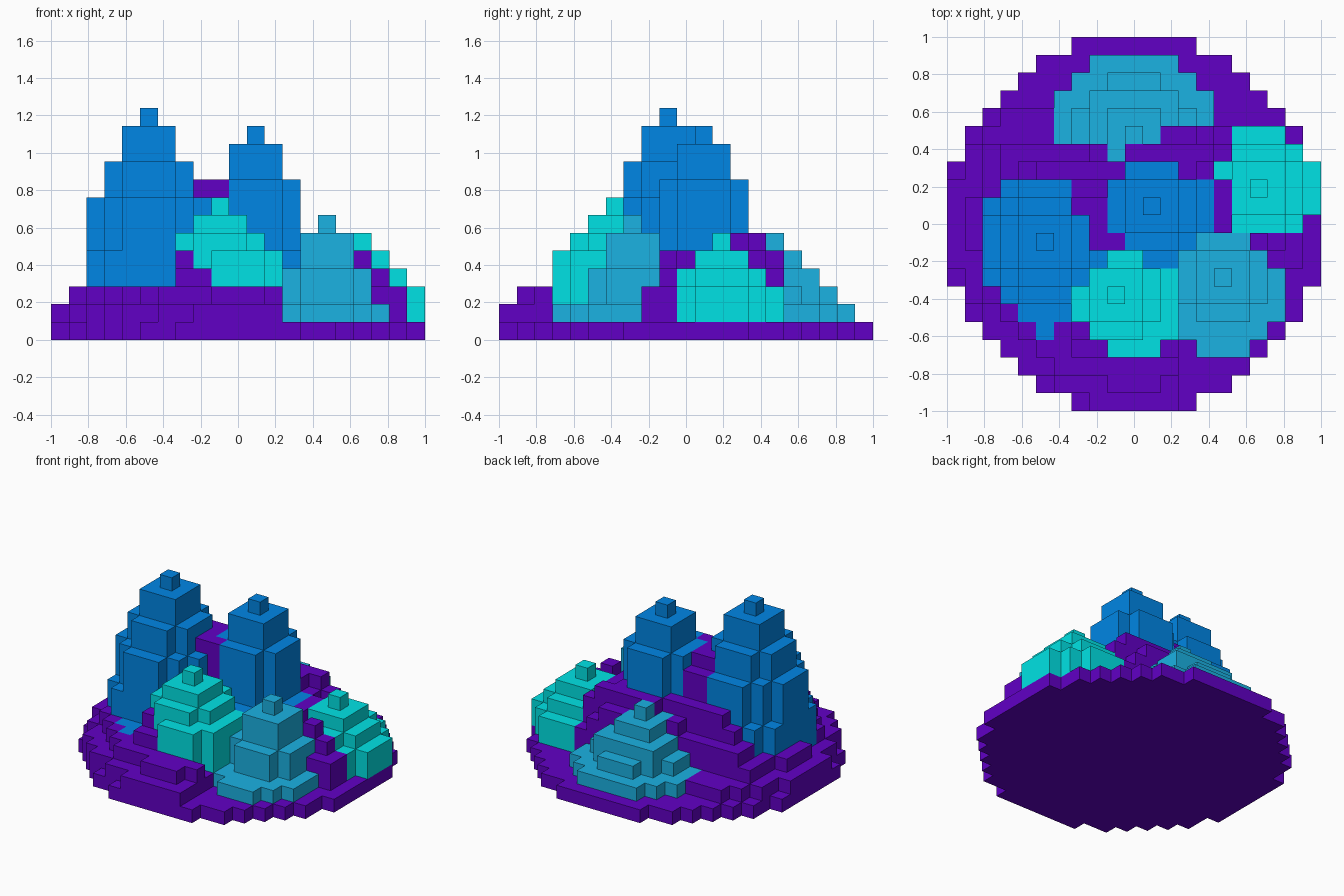
import bpy, bmesh, math

if "Cube" in bpy.data.objects:
    bpy.data.objects.remove(bpy.data.objects["Cube"])

S = 2 / 21          # voxel size: 21 cells across
R2 = 10.5 ** 2      # island radius squared, in cells


def material(name, rgb):
    m = bpy.data.materials.new(name)
    m.diffuse_color = (*rgb, 1)
    m.use_nodes = True
    m.node_tree.nodes["Principled BSDF"].inputs["Base Color"].default_value = m.diffuse_color
    return m


PURPLE = material("purple", (0.120, 0.0, 0.558))
BLUE = material("blue", (0.0, 0.238, 0.783))
CYAN = material("cyan", (0.0, 0.767, 0.783))
TEAL = material("teal", (0.011, 0.445, 0.767))

# Stepped peaks: colour, centre cell, rightmost column,
# and rings of (squared radius, top level, sideways shift)
PEAKS = {
    "tall_left_peak": (BLUE, -5, -1, 10, [(0, 13, 0), (2, 12, 0), (5, 10, 0), (10, 8, 0),
                                          (13, 5, 0)]),
    "left_peak_foot": (BLUE, -5, -5, -4, [(1, 3, 0)]),
    "tall_middle_peak": (BLUE, 1, 1, 10, [(0, 12, 0), (2, 11, 0), (5, 9, 0), (10, 5, 0)]),
    "front_small_peak": (CYAN, -1, -4, 2, [(0, 8, 0), (2, 7, 0), (5, 6, 0), (10, 5, 1)]),
    "front_right_peak": (TEAL, 5, -3, 8, [(0, 7, 0), (2, 6, 0), (5, 4, 0), (17, 2, 0)]),
    "right_small_peak": (CYAN, 7, 2, 10, [(0, 6, 0), (2, 5, 0), (5, 4, 0), (10, 3, 0)]),
    "back_small_peak": (TEAL, 0, 5, 10, [(0, 6, 0), (2, 5, 0), (8, 4, 0), (10, 3, 0),
                                         (20, 2, 0)]),
}


def ground_level(i, j):
    """Stepped purple hill, steeper at the back and the right."""
    rim = int(12.2 - math.hypot(i, j))
    dx = max(-5 - i, 0, (i - 1) * 1.35)
    if j < 0 and i > 0:                       # front right slope
        h = 10 + 0.8 * j - 1.3 * i
    elif j < 0:                               # front left slope
        h = 10.2 - math.hypot(dx, 0.85 * j)
    else:                                     # back slope
        h = 10 - math.hypot(dx, j * (1.35 if j > 5 else 1.1 if j == 4 else 1.2))
        if j in (4, 5):
            h += max(-1.5, min(1.5, i * 0.5))
    h = min(round(h), rim, 9)
    if j <= -2 and i >= -2:
        h = min(h, 5)
    if j <= -4 and i >= -3:
        h = min(h, 6)
    if j <= -5 and i <= -4:
        h = min(h, 3)
    if 0 <= j <= 2 and i in (4, 5):           # saddle beside the right peak
        h = 5
    if -2 <= j < 0 and 7 <= i <= 9 and (i, j) != (7, -2):   # right ridge
        h = 3 if i == 9 else min(5, rim)
    if j <= -8 and i < 3:                     # raised front shore
        h = max(h, min(3, rim))
    if j <= -6 and i >= 3 or j >= 8 or i == 10:
        h = 1
    return max(1, h)


# Column heights and which part owns each column
level, owner = {}, {}
for i in range(-10, 11):
    for j in range(-10, 11):
        if i * i + j * j > R2:
            continue
        best, part = ground_level(i, j), "ground"
        for name, (mat, ci, cj, right, rings) in PEAKS.items():
            tops = [t for q, t, s in rings if (i - ci - s) ** 2 + (j - cj) ** 2 <= q]
            top = max(tops, default=0) if i <= right else 0
            if top > best or (top == best and part == "ground"):
                best, part = top, name
        level[i, j], owner[i, j] = best, part


def build(part, mat):
    """Make the outer skin of all columns that belong to one part."""
    bm = bmesh.new()

    def quad(*pts):
        bm.faces.new([bm.verts.new([c * S for c in p]) for p in pts])

    for (i, j), h in level.items():
        x0, x1, y0, y1 = i - .5, i + .5, j - .5, j + .5
        sides = {(0, -1): ((x0, y0), (x1, y0)), (1, 0): ((x1, y0), (x1, y1)),
                 (0, 1): ((x1, y1), (x0, y1)), (-1, 0): ((x0, y1), (x0, y0))}
        mine = owner[i, j] == part
        if mine:
            quad((x0, y0, h), (x1, y0, h), (x1, y1, h), (x0, y1, h))
        if part == "ground":                  # underside of the whole island
            quad((x0, y1, 0), (x1, y1, 0), (x1, y0, 0), (x0, y0, 0))
        for (di, dj), (a, b) in sides.items():
            low = level.get((i + di, j + dj), 0)
            spans = [(max(low, 1), h)] if mine else []
            if part == "ground" and low == 0:  # rim slab
                spans.append((0, 1))
            for z0, z1 in spans:
                if z0 < z1:
                    quad((*a, z0), (*b, z0), (*b, z1), (*a, z1))
    bmesh.ops.remove_doubles(bm, verts=bm.verts, dist=1e-4)
    # merge coplanar cells into large flat faces
    bmesh.ops.dissolve_limit(bm, angle_limit=0.01, verts=bm.verts, edges=bm.edges)
    me = bpy.data.meshes.new(part)
    bm.to_mesh(me)
    bm.free()
    me.materials.append(mat)
    bpy.context.collection.objects.link(bpy.data.objects.new(part, me))


build("ground", PURPLE)
for peak, spec in PEAKS.items():
    build(peak, spec[0])
